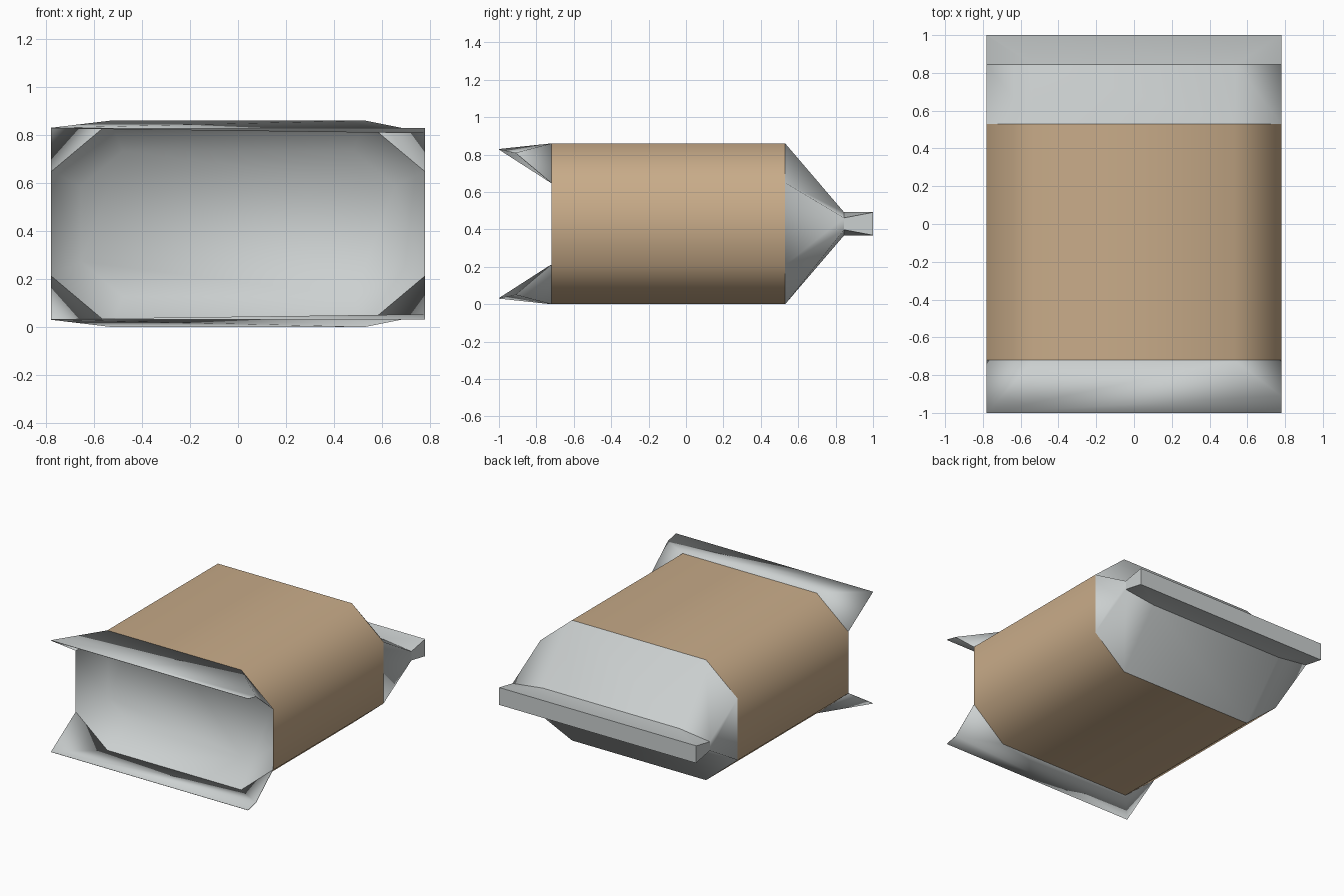
import bpy, bmesh, math

cube = bpy.data.objects.get("Cube")
if cube:
    bpy.data.objects.remove(cube)

MID = 0.43       # height of the package centre line
HALF = 0.78      # half width


def material(name, rgb):
    m = bpy.data.materials.new(name)
    m.use_nodes = True
    color = (*rgb, 1)
    m.diffuse_color = color
    m.node_tree.nodes["Principled BSDF"].inputs["Base Color"].default_value = color
    return m


foil = material("silver foil", (0.60, 0.63, 0.63))
paper = material("tan wrapper", (0.58, 0.41, 0.25))


def octagon(y, wide, narrow, tall, short):
    """Chamfered rectangle around the centre line, anticlockwise seen from -y."""
    quarter = [(wide, short), (narrow, tall)]
    upper = quarter + [(-x, z) for x, z in reversed(quarter)]
    return [(x, y, MID + z) for x, z in upper + [(-x, -z) for x, z in upper]]


def build(name, verts, faces, mat, inside=False, angle=180):
    mesh = bpy.data.meshes.new(name)
    mesh.from_pydata(verts, [], faces)
    mesh.materials.append(mat)
    bm = bmesh.new()
    bm.from_mesh(mesh)
    if inside:
        bmesh.ops.reverse_faces(bm, faces=bm.faces)
    for f in bm.faces:
        f.smooth = True
    for e in bm.edges:
        if len(e.link_faces) == 2 and e.calc_face_angle() > math.radians(angle):
            e.smooth = False
    bm.to_mesh(mesh)
    bm.free()
    obj = bpy.data.objects.new(name, mesh)
    bpy.context.collection.objects.link(obj)
    return obj


def loft(name, rings, mat, cap=False, inside=False, angle=180):
    """Skin rings running from front to back, with an optional last cap."""
    n = len(rings[0])
    faces = [(r * n + i, r * n + n + i, r * n + n + (i + 1) % n, r * n + (i + 1) % n)
             for r in range(len(rings) - 1) for i in range(n)]
    if cap:
        faces.append(tuple(reversed(range((len(rings) - 1) * n, len(rings) * n))))
    return build(name, sum(rings, []), faces, mat, inside, angle)


# Wrapped body
mouth = octagon(-0.72, HALF, 0.53, 0.43, 0.22)
shoulder = octagon(0.53, HALF, 0.53, 0.43, 0.22)
loft("body_wrap", [mouth, shoulder], paper)

# Sloping lining inside the opening, with a closed floor
floor_ring = octagon(-0.53, 0.655, 0.48, 0.303, 0.157)
loft("mouth_lining", [mouth, floor_ring], foil, cap=True, inside=True)

# Tapered back and its flat seal
neck = octagon(0.845, HALF, 0.54, 0.062, 0.032)
loft("tapered_back", [shoulder, neck], foil)
seal_end = octagon(1.0, HALF, HALF - 0.001, 0.062, 0.061)
loft("back_seal", [neck, seal_end], foil, cap=True, angle=20)


# Torn front flaps, each with one folded corner
def flap(name, side):
    verts = [(x, y, MID + side * z) for x, y, z in (
        (-HALF, -0.72, 0.22), (-0.53, -0.72, 0.43), (0.53, -0.72, 0.43), (HALF, -0.72, 0.22),
        (-HALF, -1.0, 0.40), (HALF, -1.0, 0.40), (HALF, -0.91, 0.38))]
    faces = [(0, 4, 1), (4, 2, 1), (4, 6, 2), (4, 5, 6), (6, 3, 2)]
    obj = build(name, verts, faces, foil, inside=side < 0)
    sheet = obj.modifiers.new("sheet", 'SOLIDIFY')
    sheet.thickness = 0.003
    sheet.offset = -1


flap("upper_flap", 1)
flap("lower_flap", -1)
